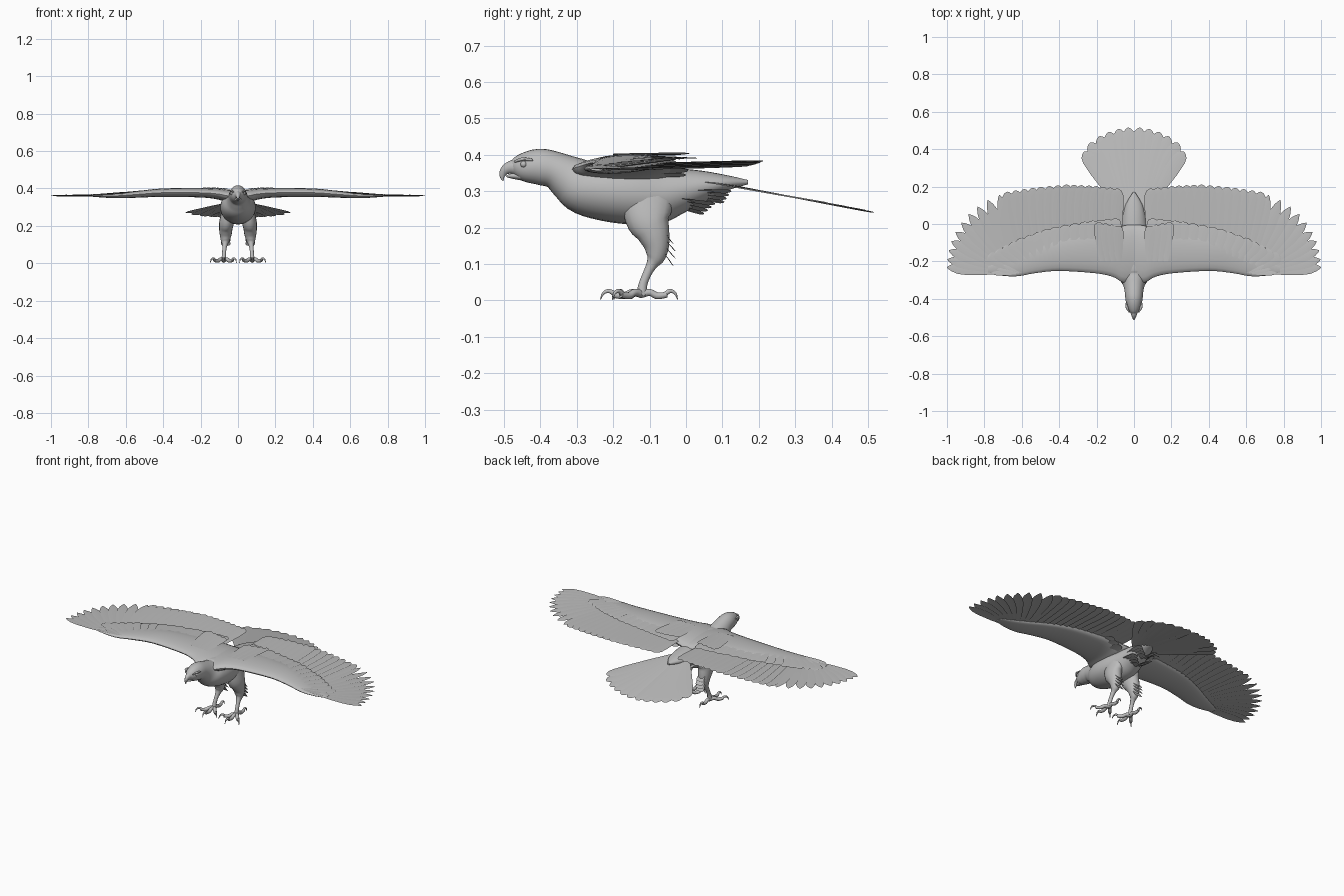
import bpy, bmesh
from math import sin, cos, pi, radians
from mathutils import Vector

cube = bpy.data.objects.get("Cube")
if cube:
    bpy.data.objects.remove(cube, do_unlink=True)

grey = bpy.data.materials.new("plain_grey")
grey.use_nodes = True
grey.diffuse_color = (0.5, 0.5, 0.5, 1)
grey.node_tree.nodes["Principled BSDF"].inputs["Base Color"].default_value = (0.5, 0.5, 0.5, 1)

X, Y, Z = Vector((1, 0, 0)), Vector((0, 1, 0)), Vector((0, 0, 1))
parts = []


def finish(name, bm, mirror):
    mesh = bpy.data.meshes.new(name)
    bm.to_mesh(mesh)
    bm.free()
    mesh.materials.append(grey)
    ob = bpy.data.objects.new(name, mesh)
    bpy.context.collection.objects.link(ob)
    if mirror:
        mod = ob.modifiers.new("mirror", "MIRROR")
        mod.use_mirror_merge = False
    parts.append(ob)
    return ob


def smooth_path(pts, steps):
    """Catmull-Rom through tuples of any length."""
    pts = [Vector(p) for p in pts]
    ext = [pts[0] * 2 - pts[1]] + pts + [pts[-1] * 2 - pts[-2]]
    out = []
    for i in range(len(pts) - 1):
        a, b, c, d = ext[i:i + 4]
        for k in range(steps):
            t = k / steps
            out.append((b * 2 + (c - a) * t + (a * 2 - b * 5 + c * 4 - d) * t ** 2
                        + (b * 3 - a - c * 3 + d) * t ** 3) * 0.5)
    return out + [pts[-1]]


def add_tube(bm, pts, side, sides=16, steps=4):
    """Loft ellipses along points (x, y, z, half width, half height)."""
    path = smooth_path(pts, steps)
    pos = [Vector(p[:3]) for p in path]
    rings = []
    for i, p in enumerate(path):
        tangent = pos[min(i + 1, len(pos) - 1)] - pos[max(i - 1, 0)]
        up = side.cross(tangent).normalized()
        w, h = max(p[3], 0.001), max(p[4], 0.001)
        rings.append([bm.verts.new(pos[i] + side * w * cos(a) + up * h * sin(a))
                      for a in (2 * pi * k / sides for k in range(sides))])
    for r, q in zip(rings, rings[1:]):
        for k in range(sides):
            n = (k + 1) % sides
            bm.faces.new((r[k], r[n], q[n], q[k]))
    bm.faces.new(rings[0])
    bm.faces.new(rings[-1])
    bmesh.ops.recalc_face_normals(bm, faces=bm.faces)


def tube(name, pts, side=X, mirror=False, sides=16):
    bm = bmesh.new()
    add_tube(bm, pts, side, sides)
    return finish(name, bm, mirror)


ROUND = [(0, .45), (.35, .8), (.7, 1), (.88, .97), (.95, .75), (.985, .4), (1, .08)]
POINTED = [(0, .5), (.3, .85), (.6, 1), (.78, .9), (.9, .58), (.96, .3), (1, .04)]


def feathers(name, blades, shape, twist=0.08, mirror=True):
    """Thin vanes given as (root, tip, width), tilted so they shingle."""
    bm = bmesh.new()
    for root, tip, width in blades:
        root, tip = Vector(root), Vector(tip)
        side = (tip - root).cross(Z).normalized()
        up = side.cross(tip - root).normalized()
        edge = side + up * twist
        rows = []
        for t, w in shape:
            p = root.lerp(tip, t)
            rows.append([bm.verts.new(p + edge * width * w * s / 2 + up * width * lift)
                         for s, lift in ((-1, 0), (0, .03), (1, 0))])
        for r, q in zip(rows, rows[1:]):
            for k in range(2):
                bm.faces.new((r[k], r[k + 1], q[k + 1], q[k]))
    bm.normal_update()
    bmesh.ops.reverse_faces(bm, faces=[f for f in bm.faces if f.normal.z < 0])
    return finish(name, bm, mirror)


def along(keys, t):
    """Point at fraction t of a list of keys."""
    f = t * (len(keys) - 1)
    i = min(int(f), len(keys) - 2)
    return Vector(keys[i]).lerp(Vector(keys[i + 1]), f - i)


def fan(roots, tips, count, width):
    return [(along(roots, i / (count - 1)), along(tips, i / (count - 1)), width)
            for i in range(count)]


# Head, neck, torso and rump in one loft
body = [(-.48, .366, .014, .016), (-.465, .367, .027, .03), (-.44, .367, .038, .042),
        (-.4, .367, .046, .05), (-.36, .358, .05, .051), (-.32, .335, .06, .064),
        (-.28, .312, .082, .076), (-.22, .302, .094, .084), (-.15, .295, .094, .086),
        (-.08, .292, .084, .082), (-.02, .302, .074, .064), (.05, .315, .06, .042),
        (.11, .323, .042, .022), (.17, .325, .006, .006)]
tube("body", [(0, *p) for p in body], sides=24)

# Hooked beak, lower jaw, eyes and brows
tube("upper_beak", [(0, -.462, .366, .024, .024), (0, -.483, .365, .016, .018),
                    (0, -.498, .357, .01, .013), (0, -.505, .343, .005, .008),
                    (0, -.503, .328, .001, .001)])
tube("lower_beak", [(0, -.455, .342, .02, .012), (0, -.48, .342, .012, .007),
                    (0, -.494, .341, .003, .002)])
bm = bmesh.new()
bmesh.ops.create_uvsphere(bm, u_segments=16, v_segments=10, radius=.009)
bmesh.ops.translate(bm, verts=bm.verts, vec=(.032, -.446, .374))
finish("eye", bm, True)
tube("brow", [(.025, -.472, .381, .003, .003), (.037, -.45, .388, .007, .005),
              (.041, -.42, .386, .003, .003)], mirror=True, sides=10)

# Wing arm: (x, leading y, trailing y, bottom z, top z)
arm = [(.0, -.31, .0, .32, .388), (.06, -.312, -.01, .328, .395), (.11, -.284, -.02, .342, .4),
       (.2, -.264, -.03, .352, .402), (.4, -.251, -.06, .355, .4), (.53, -.263, -.1, .351, .387),
       (.62, -.279, -.14, .348, .376), (.7, -.277, -.18, .35, .369), (.78, -.262, -.22, .356, .364)]
tube("wing_arm", [(x, (a + b) / 2, (lo + hi) / 2, (b - a) / 2, (hi - lo) / 2)
                  for x, a, b, lo, hi in arm], side=Y, mirror=True, sides=20)

# Flight feathers
feathers("secondary_feathers", fan(
    [(.09, -.12, .374), (.24, -.12, .376), (.38, -.13, .376), (.5, -.15, .37), (.61, -.18, .363)],
    [(.09, .19, .38), (.22, .205, .383), (.36, .211, .382), (.52, .197, .376), (.68, .172, .37)],
    15, .068), ROUND)
feathers("primary_feathers", fan(
    [(.63, -.18, .363), (.68, -.205, .362), (.71, -.225, .361), (.73, -.25, .36)],
    [(.72, .155, .368), (.79, .125, .367), (.85, .083, .366), (.9, .037, .365),
     (.94, -.018, .364), (.97, -.075, .363), (.988, -.13, .362), (.997, -.185, .361),
     (1, -.232, .36)], 10, .068), POINTED)

# Covert layers over the arm
feathers("greater_coverts", fan(
    [(.1, -.15, .397), (.25, -.15, .399), (.42, -.16, .397), (.56, -.19, .381), (.68, -.23, .369)],
    [(.1, .03, .39), (.25, .015, .391), (.45, -.02, .388), (.63, -.085, .377), (.78, -.17, .367)],
    16, .065), ROUND, .04)
feathers("shoulder_feathers", fan(
    [(.08, -.2, .397), (.17, -.2, .402)], [(.085, -.01, .402), (.19, .01, .404)],
    4, .055), ROUND, .1)
feathers("thumb_feathers", fan(
    [(.6, -.255, .372), (.63, -.262, .37)], [(.7, -.222, .372), (.765, -.263, .367)],
    3, .026), POINTED, .1)

# Flank feathers hanging between wing and body
feathers("flank_feathers", fan(
    [(.09, -.16, .345), (.12, -.13, .36)], [(.1, .0, .345), (.17, .01, .37)],
    3, .055), ROUND, .2)

# Tail fan and the feathers beneath it
feathers("tail_feathers", fan(
    [(.004, .03, .334), (.035, .05, .326)],
    [(.03, .515, .241), (.082, .508, .243), (.135, .492, .247), (.185, .469, .251),
     (.235, .435, .258), (.268, .385, .268)], 6, .078), ROUND, .05)
feathers("under_tail_feathers", fan(
    [(.015, -.05, .265), (.06, -.04, .28)], [(.012, .05, .238), (.05, .08, .265)],
    4, .04), ROUND, .25)
feathers("vent_feathers", fan(
    [(.012, .0, .285), (.055, .0, .3)], [(.012, .105, .27), (.05, .125, .3)],
    4, .04), ROUND, .25)

# Legs
leg = [(.05, -.105, .29, .035, .075), (.06, -.105, .225, .04, .062), (.065, -.09, .185, .036, .046),
       (.066, -.081, .15, .031, .035), (.068, -.083, .12, .023, .026), (.07, -.093, .1, .015, .016),
       (.073, -.106, .075, .011, .012), (.075, -.118, .045, .011, .012), (.076, -.122, .015, .014, .015)]
tube("leg", leg, mirror=True)
feathers("leg_fringe", [((.066 + dx, -.06 - z * .05, z), (.066 + dx, -.026 - abs(z - .17) * .3, z - .045), .022)
                        for z in (.2, .18, .16, .14) for dx in (-.014, 0, .014)], ROUND, .1)

# Toes with curved claws
bm = bmesh.new()
for angle, size in ((-42, .95), (0, 1.05), (42, 1), (180, .92)):
    out = Vector((sin(radians(angle)), -cos(radians(angle)), 0))
    side = out.cross(Z)
    toe = [(0, .018, .012), (.025, .022, .01), (.045, .013, .01), (.065, .014, .009), (.076, .016, .008)]
    claw = [(.07, .017, .007), (.085, .026, .006), (.1, .02, .004), (.108, .002, .001)]
    for shape in (toe, claw):
        pts = [(.076 + out.x * d * size, -.122 + out.y * d * size, z, r, r) for d, z, r in shape]
        add_tube(bm, pts, side, 10, 3)
finish("foot", bm, True)

# Smooth shading
bpy.ops.object.select_all(action="DESELECT")
for ob in parts:
    ob.select_set(True)
bpy.context.view_layer.objects.active = parts[0]
bpy.ops.object.shade_smooth_by_angle(angle=radians(45))
